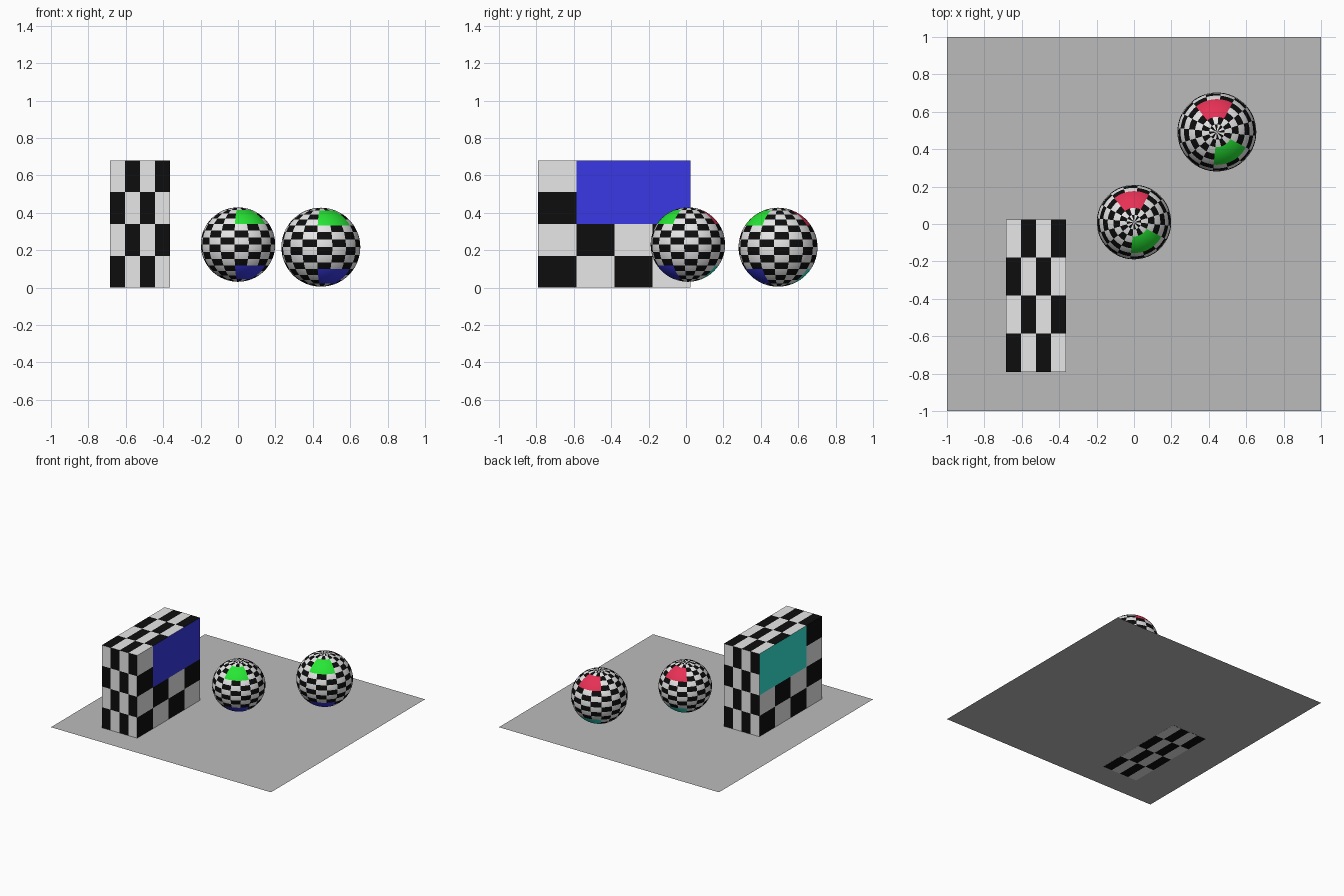
import bpy, bmesh, math
from mathutils import Vector, Matrix

if "Cube" in bpy.data.objects:
    bpy.data.objects.remove(bpy.data.objects["Cube"])


def material(name, rgb):
    m = bpy.data.materials.new(name)
    m.diffuse_color = (*rgb, 1.0)
    m.use_nodes = True
    m.node_tree.nodes["Principled BSDF"].inputs["Base Color"].default_value = m.diffuse_color
    return m


LIGHT, BLACK, RED, GREEN, BLUE, TEAL = range(6)
CHECKER = [
    material("light_grey", (0.80, 0.80, 0.80)),
    material("black", (0.004, 0.004, 0.004)),
    material("red", (0.79, 0.03, 0.09)),
    material("green", (0.02, 0.79, 0.035)),
    material("blue", (0.04, 0.04, 0.79)),
    material("teal", (0.035, 0.79, 0.64)),
]
FLOOR = [material("floor_grey", (0.50, 0.50, 0.50))]


def make_object(name, bm, mats):
    mesh = bpy.data.meshes.new(name)
    bm.to_mesh(mesh)
    bm.free()
    for m in mats:
        mesh.materials.append(m)
    ob = bpy.data.objects.new(name, mesh)
    bpy.context.collection.objects.link(ob)
    return ob


# Floor: a single flat sheet
bm = bmesh.new()
bmesh.ops.create_grid(bm, x_segments=1, y_segments=1, size=1.0,
                      matrix=Matrix.Translation((0, 0, 0.001)))
make_object("floor", bm, FLOOR)


# Box: every side is a 4 x 4 checker, the two long sides carry a colour patch
def box_colour(face):
    n, c = face.normal, face.calc_center_median()
    if abs(n.z) > 0.5:
        right, up = Vector((1, 0, 0)), Vector((0, n.z, 0))
    else:
        right, up = Vector((-n.y, n.x, 0)), Vector((0, 0, 1))
    col = int((c.dot(right) + 0.5) * 4)
    row = int((c.dot(up) + 0.5) * 4)
    if n.x > 0.5 and row >= 2 and col >= 1:
        return BLUE
    if n.x < -0.5 and row >= 2 and col <= 2:
        return TEAL
    return LIGHT if (col + row) % 2 else BLACK


bm = bmesh.new()
bmesh.ops.create_cube(bm, size=1.0)
bmesh.ops.subdivide_edges(bm, edges=bm.edges[:], cuts=3, use_grid_fill=True)
bm.normal_update()
for f in bm.faces:
    f.material_index = box_colour(f)
low, high = Vector((-0.684, -0.79, 0.0)), Vector((-0.363, 0.025, 0.68))
size = high - low
bmesh.ops.scale(bm, vec=size, verts=bm.verts)
bmesh.ops.translate(bm, vec=(low + high) / 2, verts=bm.verts)
make_object("checker_box", bm, CHECKER)

# Spheres: 16 x 16 checker in longitude and latitude, four colour patches
START = math.radians(-95.625)      # longitude where column 0 begins
CELL = math.tau / 16


def ball_colour(c):
    col = int(((math.atan2(c.y, c.x) - START) % math.tau) / CELL)
    row = int((math.asin(max(-1, min(1, c.z / c.length))) + math.pi / 2) / (CELL / 2))
    upper, lower = 11 <= row <= 13, 2 <= row <= 4
    if 0 <= col <= 2 and (upper or lower):
        return GREEN if upper else BLUE
    if 7 <= col <= 9 and (upper or lower):
        return RED if upper else TEAL
    return BLACK if (col + row) % 2 else LIGHT


def checker_ball(name, centre, radius):
    bm = bmesh.new()
    bmesh.ops.create_uvsphere(bm, u_segments=64, v_segments=32, radius=radius)
    for f in bm.faces:
        f.material_index = ball_colour(f.calc_center_median())
        f.smooth = True
    bmesh.ops.translate(bm, vec=centre, verts=bm.verts)
    make_object(name, bm, CHECKER)


checker_ball("centre_ball", (0.0, 0.01, 0.23), 0.199)
checker_ball("back_ball", (0.443, 0.492, 0.216), 0.211)
